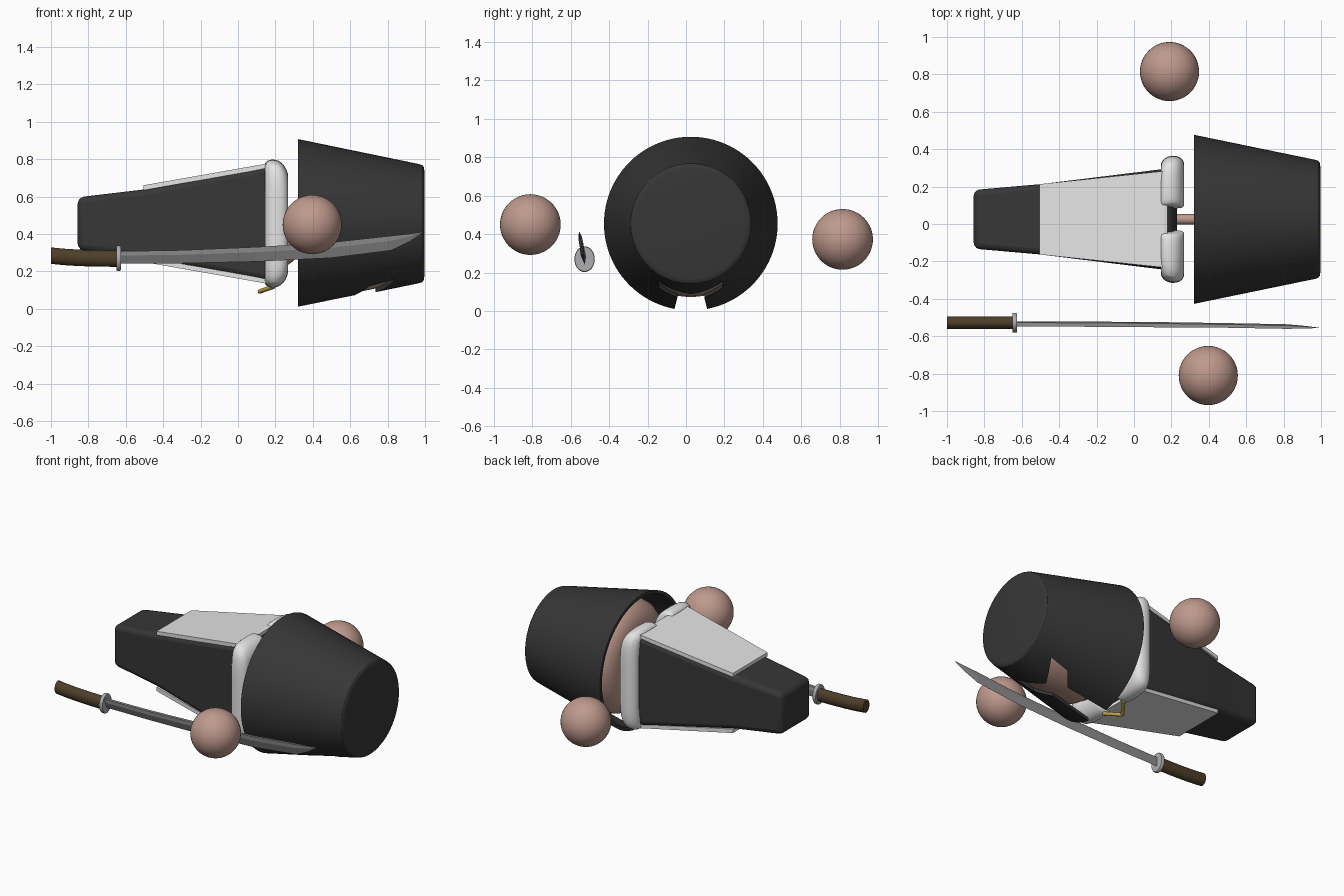
import bpy, bmesh, math
from mathutils import Vector

if "Cube" in bpy.data.objects:
    bpy.data.objects.remove(bpy.data.objects["Cube"])

CY, CZ = 0.025, 0.455  # main axis of the figure runs along x


def material(name, r, g, b):
    m = bpy.data.materials.new(name)
    m.diffuse_color = (r, g, b, 1)
    m.use_nodes = True
    m.node_tree.nodes["Principled BSDF"].inputs["Base Color"].default_value = m.diffuse_color
    return m


DARK = material("charcoal", 0.037, 0.037, 0.037)
WHITE = material("off white", 0.78, 0.78, 0.78)
SKIN = material("skin", 0.52, 0.32, 0.265)
STEEL = material("steel", 0.27, 0.27, 0.27)
GUARD = material("guard grey", 0.42, 0.42, 0.44)
BROWN = material("brown", 0.075, 0.048, 0.022)
GOLD = material("gold", 0.52, 0.37, 0.07)


def loft(name, loops, mat, smooth=None, closed=False, bevel=0, subsurf=0):
    """Bridge equal-length loops of points; cap the ends unless closed."""
    bm = bmesh.new()
    rows = [[bm.verts.new(p) for p in lp] for lp in loops]
    n, m = len(rows[0]), len(rows)
    for i in range(m if closed else m - 1):
        a, b = rows[i], rows[(i + 1) % m]
        for j in range(n):
            k = (j + 1) % n
            bm.faces.new((a[j], a[k], b[k], b[j]))
    if not closed:
        bm.faces.new(rows[0])
        bm.faces.new(rows[-1])
    bmesh.ops.recalc_face_normals(bm, faces=bm.faces)
    me = bpy.data.meshes.new(name)
    bm.to_mesh(me)
    bm.free()
    me.materials.append(mat)
    ob = bpy.data.objects.new(name, me)
    bpy.context.collection.objects.link(ob)
    if bevel:
        mod = ob.modifiers.new("bevel", 'BEVEL')
        mod.width, mod.segments = bevel, 3
        mod.limit_method, mod.angle_limit = 'ANGLE', math.radians(40)
    if subsurf:
        mod = ob.modifiers.new("subsurf", 'SUBSURF')
        mod.levels = mod.render_levels = subsurf
    if smooth:
        shade(ob, smooth)
    return ob


def shade(ob, angle):
    bpy.ops.object.select_all(action='DESELECT')
    ob.select_set(True)
    bpy.context.view_layer.objects.active = ob
    bpy.ops.object.shade_smooth_by_angle(angle=math.radians(angle))


def ring(x, ry, rz, n=64, cy=CY, cz=CZ):
    return [(x, cy + ry * math.cos(2 * math.pi * i / n),
             cz + rz * math.sin(2 * math.pi * i / n)) for i in range(n)]


def rect(x, hy, z0, z1):
    return [(x, CY - hy, z0), (x, CY + hy, z0), (x, CY + hy, z1), (x, CY - hy, z1)]


def sphere(name, loc, r, mat):
    bpy.ops.mesh.primitive_uv_sphere_add(segments=48, ring_count=24, radius=r, location=loc)
    ob = bpy.context.object
    ob.name = name
    ob.data.materials.append(mat)
    shade(ob, 60)


def rod(name, a, b, r, mat):
    a, b = Vector(a), Vector(b)
    bpy.ops.mesh.primitive_cylinder_add(vertices=16, radius=r, depth=(b - a).length,
                                        location=(a + b) / 2)
    ob = bpy.context.object
    ob.name = name
    ob.rotation_mode = 'QUATERNION'
    ob.rotation_quaternion = (b - a).to_track_quat('Z', 'Y')
    ob.data.materials.append(mat)
    shade(ob, 40)


# Helmet: hollow tapered bucket, open towards the body
shell = [(0.345, 0.425), (0.32, 0.452), (0.97, 0.318), (0.985, 0.313), (0.993, 0.303),
         (0.996, 0.285), (0.96, 0.28), (0.93, 0.30)]
order = [(0.93, 0.30), (0.32, 0.43), (0.32, 0.452), (0.97, 0.318), (0.985, 0.313),
         (0.993, 0.303), (0.996, 0.285)]
helmet = loft("helmet", [ring(x, r, r, 96) for x, r in order], DARK)

# Face opening: narrow slot flaring into a slanted eye gap
half = [(0.25, 0.088), (0.62, 0.07), (0.70, 0.165), (0.84, 0.175), (0.735, 0.0)]
outline = half + [(x, -y) for x, y in reversed(half[:-1])]
cutter = loft("face_cutter", [[(x, CY + y, z) for x, y in outline] for z in (-0.1, 0.28)], DARK)
cutter.hide_render = True
cut = helmet.modifiers.new("face opening", 'BOOLEAN')
cut.operation, cut.object, cut.solver = 'DIFFERENCE', cutter, 'EXACT'
bpy.context.view_layer.objects.active = helmet
bpy.ops.object.modifier_apply(modifier=cut.name)
bpy.data.objects.remove(cutter)
shade(helmet, 30)

# Head and neck
head = [(0.33, 0.22), (0.34, 0.28), (0.37, 0.33), (0.42, 0.365), (0.50, 0.382), (0.60, 0.375),
        (0.72, 0.35), (0.82, 0.32), (0.88, 0.28), (0.92, 0.2)]
loft("head", [ring(x, r, r) for x, r in head], SKIN, 40)
rod("neck", (0.2, CY, 0.43), (0.36, CY, 0.43), 0.028, SKIN)

# Body: tapered box, wider towards the shoulders
body = [(-0.857, 0.157, 0.138), (-0.82, 0.16, 0.145), (-0.5, 0.188, 0.183),
        (0.15, 0.268, 0.305), (0.20, 0.265, 0.295), (0.23, 0.24, 0.22)]
loft("body", [rect(x, hy, CZ - hz, CZ + hz) for x, hy, hz in body], DARK, 35, bevel=0.03)

# Front and back plates
for name, s in (("back_plate", 1), ("chest_plate", -1)):
    loft(name, [rect(x, hy, CZ + s * lo, CZ + s * hi) for x, hy, lo, hi in
                ((-0.505, 0.188, 0.178, 0.205), (0.16, 0.258, 0.296, 0.322),
                 (0.18, 0.255, 0.292, 0.318))], WHITE)

# Shoulder collars: a padded C on each side
section = [(0.125, 0.275, 0.31), (0.165, 0.34, 0.35), (0.235, 0.342, 0.338), (0.272, 0.315, 0.27),
           (0.268, 0.25, 0.215), (0.20, 0.235, 0.255)]
path = [(0.22, 0.94), (0.26, 1), (0.68, 1), (0.93, 0.95), (1, 0.72), (1, 0.25)]
path += [(fy, -fz) for fy, fz in reversed(path)]
for name, s in (("collar_left", 1), ("collar_right", -1)):
    loft(name, [[(x, CY + s * fy * hy, CZ + fz * hz) for x, hy, hz in section]
                for fy, fz in path], WHITE, 60, subsurf=2)

# V pendant on the chest
for name, s in (("pendant_left", 1), ("pendant_right", -1)):
    rod(name, (0.115, CY, 0.092), (0.19, CY + s * 0.1, 0.118), 0.012, GOLD)

# Floating hands
sphere("hand_right", (0.397, -0.81, 0.45), 0.158, SKIN)
sphere("hand_left", (0.19, 0.815, 0.373), 0.158, SKIN)

# Sword: curved blade, oval guard and curved grip
edge = [(-0.64, 0.241, 0.307), (-0.3, 0.243, 0.313), (0.1, 0.252, 0.33), (0.5, 0.272, 0.355),
        (0.82, 0.312, 0.39), (0.92, 0.36, 0.401), (0.99, 0.408, 0.411)]
loops = []
for i, (x, lo, hi) in enumerate(edge):
    t = 0.013 if x < 0.5 else 0.011 if x < 0.85 else 0.006 if x < 0.95 else 0.001
    mid = lo + (hi - lo) * 0.65
    lean = lambda z: -0.528 - 0.17 * (z - 0.25)
    loops.append([(x, lean(lo), lo), (x, lean(mid) + t, mid), (x, lean(hi) + t * 0.8, hi),
                  (x, lean(hi) - t * 0.8, hi), (x, lean(mid) - t, mid)])
loft("blade", loops, STEEL)
loft("guard", [ring(x, 0.053 * s, 0.067 * s, 32, -0.528, 0.27) for x, s in
               ((-0.65, 0.95), (-0.645, 1), (-0.631, 1), (-0.626, 0.95))], GUARD, 40)
grip = [(-1.0, 0.284), (-0.93, 0.277), (-0.85, 0.272), (-0.75, 0.269), (-0.64, 0.268)]
loft("grip", [ring(x, 0.034, 0.044, 24, -0.528, z) for x, z in grip], BROWN, 40)
